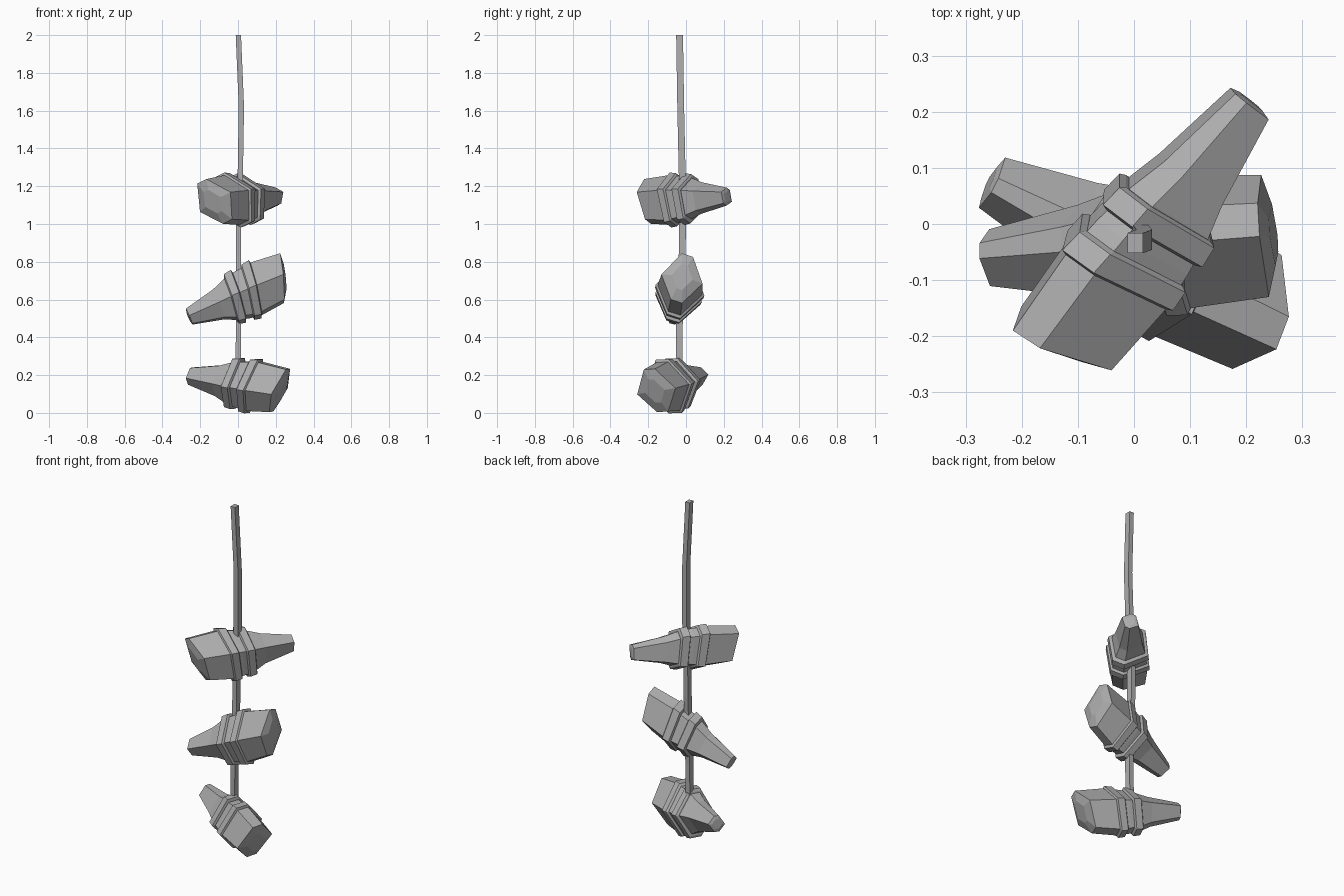
import bpy
from math import cos, sin, radians
from mathutils import Vector

cube = bpy.data.objects.get("Cube")
if cube:
    bpy.data.objects.remove(cube)

grey = bpy.data.materials.new("plain grey")
grey.use_nodes = True
colour = (0.42, 0.42, 0.42, 1)
grey.diffuse_color = colour
grey.node_tree.nodes["Principled BSDF"].inputs["Base Color"].default_value = colour

# Irregular six-sided cross-section (side, up)
HEX = [(0.0, 0.135), (0.06, 0.115), (0.11, -0.03),
       (0.0, -0.135), (-0.06, -0.115), (-0.11, 0.02)]

# Rings along the body: distance from the tip, side scale, up scale, tilt
BODY = [(-0.005, 0.28, 0.2, 0), (0.0, 0.46, 0.34, 0), (0.17, 0.74, 0.63, 0.03),
        (0.235, 0.9, 0.84, 0.08), (0.31, 1.0, 0.97, 0.13), (0.385, 1.07, 1.04, 0.18),
        (0.533, 0.99, 0.93, 0.33), (0.55, 0.5, 0.5, 0.3)]
SMALL_BAND = [(0.237, 0.97, 0.92, 0.1), (0.242, 1.08, 1.02, 0.1),
              (0.282, 1.12, 1.07, 0.11), (0.288, 1.0, 0.95, 0.11)]
LARGE_BAND = [(0.332, 1.05, 1.0, 0.16), (0.338, 1.16, 1.1, 0.16),
              (0.378, 1.18, 1.15, 0.18), (0.384, 1.07, 1.04, 0.18)]


def skin(name, rings):
    """Join rings of points into a closed, flat-shaded solid."""
    n = len(rings[0])
    verts = [p for ring in rings for p in ring]
    faces = [[i * n + k, i * n + (k + 1) % n, (i + 1) * n + (k + 1) % n, (i + 1) * n + k]
             for i in range(len(rings) - 1) for k in range(n)]
    faces += [list(range(n))[::-1], list(range(len(verts) - n, len(verts)))]
    mesh = bpy.data.meshes.new(name)
    mesh.from_pydata(verts, [], faces)
    mesh.materials.append(grey)
    obj = bpy.data.objects.new(name, mesh)
    bpy.context.collection.objects.link(obj)
    bpy.context.view_layer.objects.active = obj
    obj.select_set(True)
    bpy.ops.object.mode_set(mode='EDIT')
    bpy.ops.mesh.select_all(action='SELECT')
    bpy.ops.mesh.normals_make_consistent(inside=False)
    bpy.ops.object.mode_set(mode='OBJECT')
    obj.select_set(False)


def bulb(name, tip, butt, roll):
    """One hanging bulb with two raised bands, rolled about its own axis."""
    tip, butt = Vector(tip), Vector(butt)
    axis = (butt - tip).normalized()
    side = Vector((0, 0, 1)).cross(axis).normalized()
    up = axis.cross(side)
    a = radians(roll)
    side, up = side * cos(a) + up * sin(a), up * cos(a) - side * sin(a)
    for part, rows in (("body", BODY), ("small_band", SMALL_BAND), ("large_band", LARGE_BAND)):
        skin(name + "_" + part, [
            [tip + axis * (s + tilt * v * tall) + side * u * wide + up * v * tall
             for u, v in HEX] for s, wide, tall, tilt in rows])


bulb("top_bulb", (0.205, 0.215, 1.145), (-0.118, -0.196, 1.12), 40)
bulb("middle_bulb", (-0.258, -0.06, 0.51), (0.225, -0.022, 0.71), 0)
bulb("bottom_bulb", (-0.253, 0.073, 0.195), (0.212, -0.155, 0.12), 20)

# Gently bent square rope
ROPE = [(0.0, -0.035, 0.2), (0.003, -0.036, 0.45), (0.003, -0.02, 0.85), (0.003, -0.018, 1.05),
        (0.012, -0.02, 1.25), (0.018, -0.028, 1.62), (0.002, -0.034, 2.0)]
skin("rope", [[Vector((x + dx, y + dy, z)) for dx, dy in
               ((-0.014, -0.018), (0.014, -0.018), (0.014, 0.018), (-0.014, 0.018))]
              for x, y, z in ROPE])
